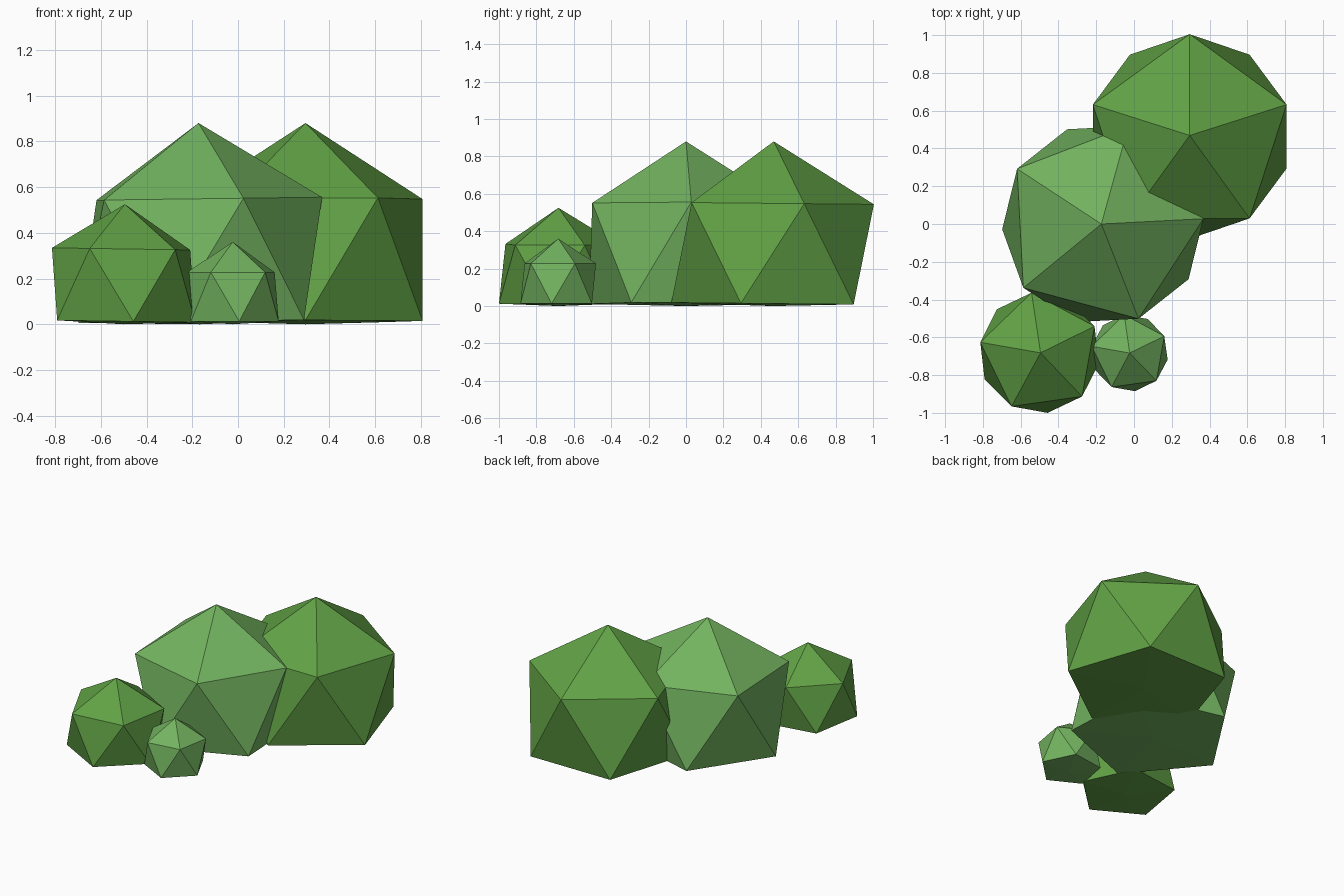
import bpy, bmesh
from math import radians
from mathutils import Matrix, Vector

if "Cube" in bpy.data.objects:
    bpy.data.objects.remove(bpy.data.objects["Cube"])


def material(name, color):
    m = bpy.data.materials.new(name)
    m.diffuse_color = color
    m.use_nodes = True
    m.node_tree.nodes["Principled BSDF"].inputs["Base Color"].default_value = m.diffuse_color
    return m


light = material("light_leaf", (0.17, 0.45, 0.115, 1))
dark = material("dark_leaf", (0.12, 0.36, 0.06, 1))


def bush(name, top, ring_radius, spin, tilt, mat):
    """Icosahedron standing point-up, with its lowest point pushed flat to the ground."""
    x, y, z_top = top
    r = ring_radius / 0.8944
    rz = (z_top - 0.013) / 1.4472
    bm = bmesh.new()
    bmesh.ops.create_icosphere(bm, subdivisions=1, radius=1)
    low = min(bm.verts, key=lambda v: v.co.z)
    turn = (Matrix.Rotation(tilt[0], 4, 'X') @ Matrix.Rotation(tilt[1], 4, 'Y')
            @ Matrix.Diagonal((r, r, rz, 1)) @ Matrix.Rotation(radians(spin), 4, 'Z'))
    bm.transform(Matrix.Translation((x, y, z_top - rz)) @ turn)
    low.co = Vector((x, y, 0))
    bmesh.ops.recalc_face_normals(bm, faces=bm.faces)
    me = bpy.data.meshes.new(name)
    bm.to_mesh(me)
    bm.free()
    me.materials.append(mat)
    ob = bpy.data.objects.new(name, me)
    bpy.context.collection.objects.link(ob)


# Two large bushes at the back, two small ones in front
bush("large_bush_middle", (-0.165, 0.0, 0.88), 0.537, 3, (0, -0.013), light)
bush("large_bush_back", (0.295, 0.463, 0.88), 0.539, 18, (-0.01, 0), dark)
bush("medium_bush_front", (-0.50, -0.682, 0.525), 0.321, 26, (0, 0.015), dark)
bush("small_bush_front", (-0.023, -0.683, 0.36), 0.204, 26, (0, 0), light)
